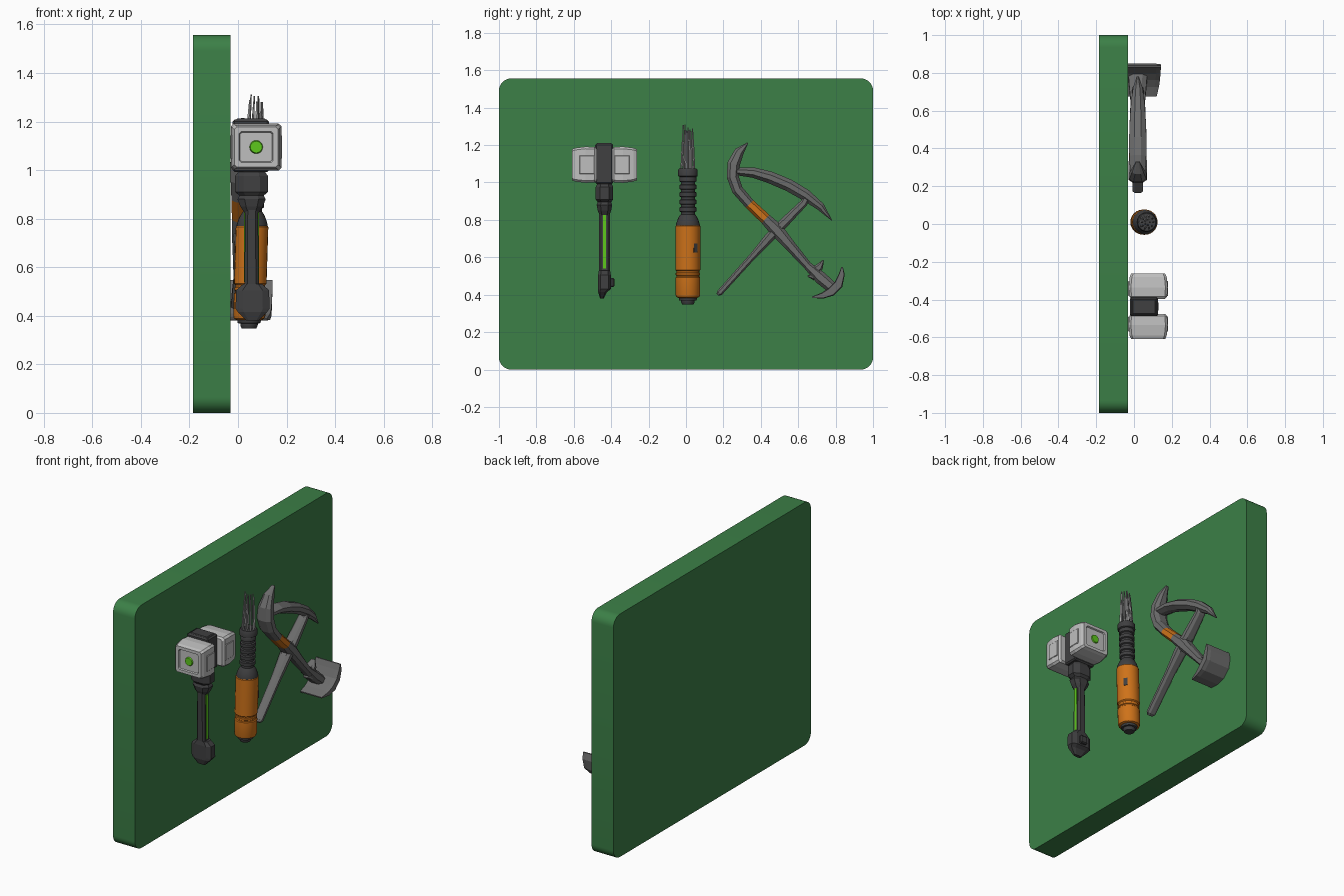
import bpy, bmesh, math, random
from mathutils import Vector, Matrix

if "Cube" in bpy.data.objects:
    bpy.data.objects.remove(bpy.data.objects["Cube"])

random.seed(4)


def mat(name, rgb):
    m = bpy.data.materials.new(name)
    m.diffuse_color = (*rgb, 1)
    m.use_nodes = True
    m.node_tree.nodes["Principled BSDF"].inputs["Base Color"].default_value = m.diffuse_color
    return m


GREEN = mat("board green", (0.045, 0.215, 0.063))
ORANGE = mat("orange", (0.62, 0.17, 0.01))
DARK = mat("dark grey", (0.05, 0.05, 0.052))
GREY = mat("steel grey", (0.15, 0.15, 0.15))
LIGHT = mat("light grey", (0.52, 0.52, 0.52))
PALE = mat("wire grey", (0.36, 0.36, 0.36))
LIME = mat("lime", (0.11, 0.58, 0.012))


def finish(name, bm, mats, angle=None):
    bmesh.ops.recalc_face_normals(bm, faces=bm.faces[:])
    me = bpy.data.meshes.new(name)
    bm.to_mesh(me)
    bm.free()
    ob = bpy.data.objects.new(name, me)
    bpy.context.collection.objects.link(ob)
    for m in mats:
        me.materials.append(m)
    if angle:
        bpy.ops.object.select_all(action='DESELECT')
        ob.select_set(True)
        bpy.context.view_layer.objects.active = ob
        bpy.ops.object.shade_smooth_by_angle(angle=math.radians(angle))
    return ob


def loft(bm, rings, segment_mats=()):
    vr = [[bm.verts.new(p) for p in r] for r in rings]
    n = len(vr[0])
    for k, (a, b) in enumerate(zip(vr, vr[1:])):
        for i in range(n):
            f = bm.faces.new((a[i], a[(i + 1) % n], b[(i + 1) % n], b[i]))
            f.material_index = 1 if k in segment_mats else 0
    bm.faces.new(vr[0])
    bm.faces.new(vr[-1])


def sweep(name, pts, mats, c=0.5, axis=None, accent=(), angle=None):
    """Chamfered bar along (y, z, half width, half depth, x centre) points."""
    rings = []
    for i, (y, z, w, d, cx) in enumerate(pts):
        p, q = pts[max(i - 1, 0)], pts[min(i + 1, len(pts) - 1)]
        t = Vector(axis) if axis else Vector((0, q[0] - p[0], q[1] - p[1])).normalized()
        side = Vector((0, -t.z, t.y))
        shape = [(1, c), (c, 1), (-c, 1), (-1, c), (-1, -c), (-c, -1), (c, -1), (1, -c)]
        rings.append([Vector((cx + b * d, y, z)) + side * (a * w) for a, b in shape])
    bm = bmesh.new()
    loft(bm, rings, accent)
    return finish(name, bm, mats, angle)


def box(name, loc, size, m, rot_z=0, bevel=0):
    bm = bmesh.new()
    bmesh.ops.create_cube(bm, size=1, matrix=Matrix.Translation(loc) @ Matrix.Rotation(rot_z, 4, 'Z')
                          @ Matrix.Diagonal((*size, 1)))
    if bevel:
        bmesh.ops.bevel(bm, geom=bm.edges[:], offset=bevel, segments=1, affect='EDGES')
    return finish(name, bm, [m])


# Board with rounded corners
bm = bmesh.new()
bmesh.ops.create_cube(bm, size=1, matrix=Matrix.Translation((-0.108, 0, 0.778))
                      @ Matrix.Diagonal((0.155, 2, 1.556, 1)))
corners = [e for e in bm.edges if abs(e.verts[0].co.x - e.verts[1].co.x) > 0.1]
bmesh.ops.bevel(bm, geom=corners, offset=0.065, segments=8, profile=0.5, affect='EDGES')
finish("board", bm, [GREEN], 30)

# Hammer: two mirrored head blocks with recessed ends, panels and a lime dot
HY, HX, HZ = -0.436, 0.075, 1.095
for s, side in ((-1, "front"), (1, "back")):
    prof = [(0.04, .084, .09), (0.052, .094, .1), (0.1, .097, .104), (0.155, .09, .098),
            (0.173, .083, .09), (0.173, .064, .07), (0.165, .06, .066)]
    sweep(f"hammer_head_{side}", [(HY + s * o, HZ, w, d, HX) for o, w, d in prof],
          [LIGHT], c=0.88, axis=(0, 1, 0))
    for sx in (-1, 1):
        box(f"head_panel_{side}", (HX + sx * 0.102, HY + s * 0.094, HZ), (0.008, 0.08, 0.1), LIGHT, bevel=0.003)
    bm = bmesh.new()
    bmesh.ops.create_cone(bm, cap_ends=True, segments=20, radius1=0.028, radius2=0.024, depth=0.009,
                          matrix=Matrix.Translation((HX, HY + s * 0.168, HZ))
                          @ Matrix.Rotation(-s * math.pi / 2, 4, 'X'))
    finish(f"lime_dot_{side}", bm, [LIME])

# Hammer: central clamp, collar, grip and pommel
box("hammer_clamp", (0.053, HY - 0.002, 1.1), (0.15, 0.098, 0.215), DARK, bevel=0.008)
box("clamp_cap", (0.053, HY - 0.002, 1.2), (0.125, 0.08, 0.024), DARK, bevel=0.005)
sweep("hammer_collar", [(HY, z, w, d, 0.056) for z, w, d in (
    (1.0, .035, .05), (.975, .047, .068), (.91, .047, .068), (.895, .036, .05),
    (.88, .042, .058), (.85, .036, .046), (.825, .026, .03))], [DARK], axis=(0, 0, 1))
sweep("hammer_grip", [(HY, z, .03, d, 0.056) for z, d in ((.85, .026), (.68, .028), (.5, .03))],
      [DARK], c=0.6, axis=(0, 0, 1))
for s in (-1, 1):
    box("grip_stripe", (0.056 + s * 0.027, HY, 0.685), (0.008, 0.018, 0.29), LIME)
sweep("hammer_pommel", [(y, z, w, d, 0.06) for y, z, w, d in (
    (HY, .53, .03, .04), (HY, .505, .034, .068), (HY, .43, .034, .07),
    (HY - .01, .415, .024, .06), (HY - .014, .38, .01, .026))], [DARK], c=0.6, axis=(0, 0, 1))
box("pommel_lug", (0.06, HY + 0.038, 0.465), (0.05, 0.03, 0.05), DARK, bevel=0.006)


# Wire-tipped driver, leaning slightly away from the board
def lean(z):
    return 0.045 + (z - 0.35) * 0.031


def lathe(name, prof, m, n=24):
    bm = bmesh.new()
    loft(bm, [[(lean(z) + r * math.cos(k * math.tau / n), 0.01 + r * math.sin(k * math.tau / n), z)
               for k in range(n)] for r, z in prof])
    return finish(name, bm, [m], 35)


lathe("driver_end_cap", [(.03, .348), (.036, .36), (.036, .368), (.047, .37), (.05, .39)], DARK)
lathe("driver_handle", [(.05, .383), (.062, .388), (.066, .4), (.066, .492), (.061, .496), (.061, .503),
                        (.065, .506), (.065, .516), (.061, .519), (.061, .526), (.067, .532), (.067, .766),
                        (.062, .772)], ORANGE)
ribs = [(.064, .765), (.064, .775), (.056, .8), (.046, .82)]
for i in range(5):
    z = .83 + i * .04
    ribs += [(.038, z), (.038, z + .012), (.046, z + .016), (.046, z + .036)]
lathe("driver_neck", ribs + [(.044, 1.03), (.052, 1.034), (.052, 1.066), (.047, 1.074), (.03, 1.074)], DARK)
box("driver_button", (lean(.65) + .052, 0.05, .65), (0.009, 0.022, 0.048), DARK, rot_z=math.radians(38))

# Driver wires
bm = bmesh.new()
for ring, count in ((.036, 10), (.016, 5)):
    for k in range(count):
        a = k * math.tau / count
        top = random.uniform(1.27, 1.315)
        rings = []
        for z, r, t in ((1.06, ring, .006), (1.18, ring * .85, .006), (top, ring * .72, .003)):
            cx, cy = lean(z) + r * math.cos(a), 0.01 + r * math.sin(a)
            rings.append([(cx + t * math.cos(j * math.tau / 5), cy + t * math.sin(j * math.tau / 5), z)
                          for j in range(5)])
        loft(bm, rings)
finish("driver_wires", bm, [PALE])

# Hooked climbing tool: long curved shaft with an orange band
PX = 0.02
sweep("hook_shaft", [(y, z, w, d, PX) for y, z, w, d in (
    (.33, 1.212, .003, .01), (.285, 1.165, .026, .03), (.255, 1.1, .034, .045), (.25, 1.03, .032, .05),
    (.275, .96, .03, .05), (.34, .885, .028, .047), (.425, .805, .03, .045), (.485, .745, .038, .045),
    (.55, .67, .03, .042), (.65, .555, .022, .038), (.72, .49, .034, .045), (.79, .43, .03, .05))],
    [GREY, ORANGE], accent=(5,))
# Wide fanned adze blade and its barbs
sweep("adze_blade", [(y, z, w, d, PX) for y, z, w, d in (
    (.835, .548, .004, .122), (.833, .51, .016, .122), (.815, .455, .024, .12),
    (.775, .415, .024, .118), (.73, .395, .016, .112), (.675, .386, .004, .1))], [GREY], c=0.8)
sweep("adze_barb_upper", [(.67, .51, .03, .035, PX), (.715, .55, .02, .03, PX), (.735, .585, .003, .012, PX)], [GREY])
sweep("adze_barb_lower", [(.72, .51, .03, .035, PX), (.68, .495, .018, .03, PX), (.65, .5, .003, .012, PX)], [GREY])

# Second climbing tool: straight handle and curved pick
sweep("pick_handle", [(y, z, w, d, PX) for y, z, w, d in (
    (.168, .4, .008, .018), (.18, .41, .016, .028), (.36, .61, .018, .03), (.45, .71, .026, .036),
    (.52, .78, .026, .036), (.63, .89, .02, .03), (.65, .93, .022, .03))], [GREY])
sweep("pick_blade", [(y, z, w, d, PX) for y, z, w, d in (
    (.265, 1.06, .02, .04), (.36, 1.053, .028, .045), (.45, 1.027, .032, .046), (.55, .985, .033, .042),
    (.64, .932, .031, .036), (.72, .87, .022, .024), (.78, .797, .002, .006))], [GREY], c=0.4)
